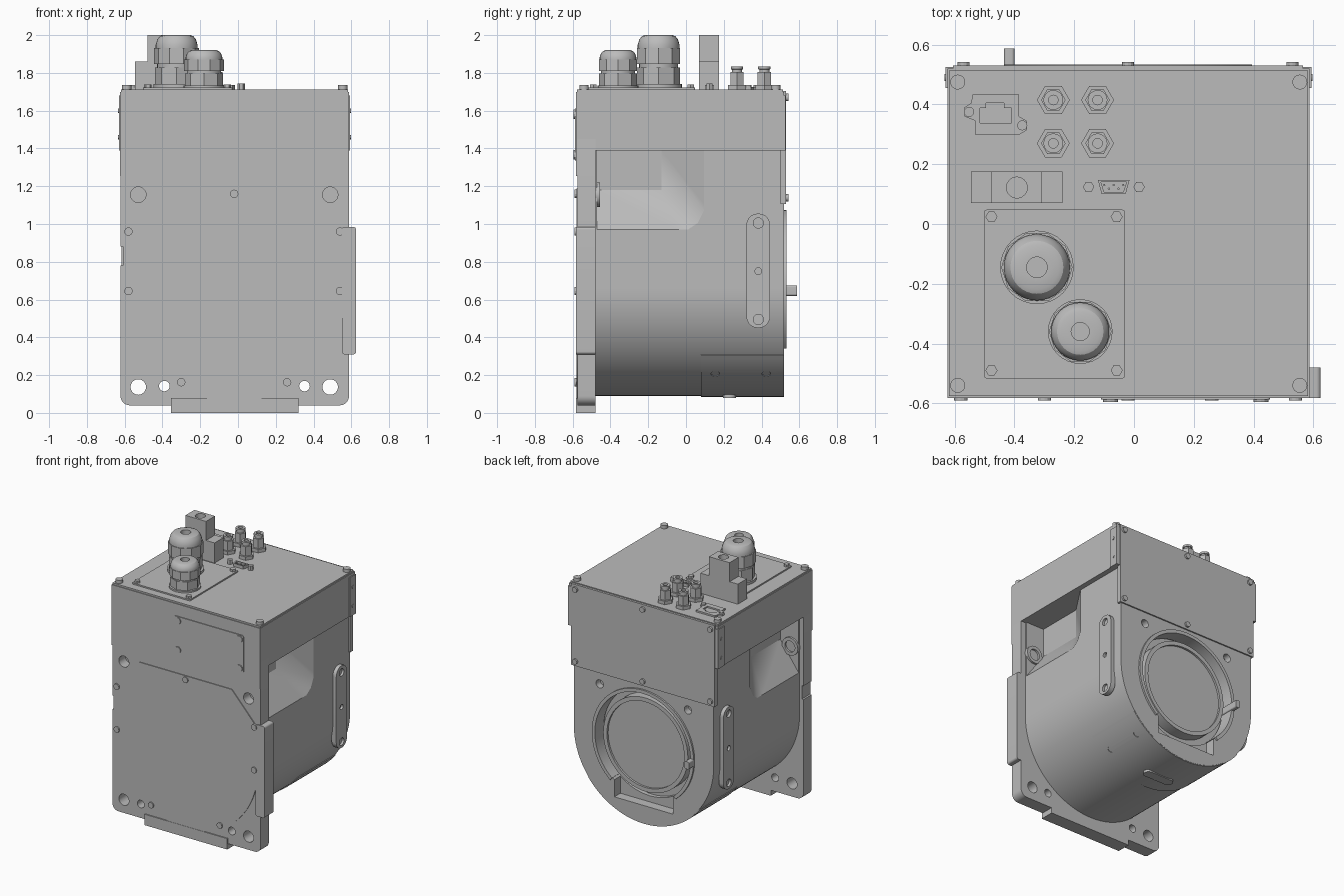
import bpy, bmesh
from math import cos, sin, pi, radians
from mathutils import Matrix, Vector

cube = bpy.data.objects.get("Cube")
if cube:
    bpy.data.objects.remove(cube, do_unlink=True)

grey = bpy.data.materials.new("machine grey")
grey.use_nodes = True
grey.diffuse_color = (0.5, 0.5, 0.5, 1)
grey.node_tree.nodes["Principled BSDF"].inputs["Base Color"].default_value = (0.5, 0.5, 0.5, 1)

CX, CZ, R = -0.02, 0.66, 0.57      # axis and radius of the rounded housing
BACK, FRONT = 0.52, -0.575
parts = []


def finish(name, bm):
    bmesh.ops.recalc_face_normals(bm, faces=bm.faces)
    mesh = bpy.data.meshes.new(name)
    bm.to_mesh(mesh)
    bm.free()
    mesh.materials.append(grey)
    ob = bpy.data.objects.new(name, mesh)
    bpy.context.collection.objects.link(ob)
    parts.append(ob)
    return ob


def prism(name, pts, axis, lo, hi):
    """Extrude a 2D outline along an axis."""
    place = {"x": lambda p, h: (h, p[0], p[1]),
             "y": lambda p, h: (p[0], h, p[1]),
             "z": lambda p, h: (p[0], p[1], h)}[axis]
    bm = bmesh.new()
    a = [bm.verts.new(place(p, lo)) for p in pts]
    b = [bm.verts.new(place(p, hi)) for p in pts]
    bm.faces.new(a)
    bm.faces.new(b)
    for i in range(len(pts)):
        j = (i + 1) % len(pts)
        bm.faces.new((a[i], a[j], b[j], b[i]))
    return finish(name, bm)


def arc(cx, cy, r, start, end, n):
    angles = [radians(start + (end - start) * i / n) for i in range(n + 1)]
    return [(cx + r * cos(t), cy + r * sin(t)) for t in angles]


def ngon(cx, cy, r, n=24):
    return arc(cx, cy, r, 0, 360, n)[:-1]


def rect(x0, x1, y0, y1, r=0.0):
    if r == 0:
        return [(x0, y0), (x1, y0), (x1, y1), (x0, y1)]
    return (arc(x1 - r, y1 - r, r, 0, 90, 8) + arc(x0 + r, y1 - r, r, 90, 180, 8)
            + arc(x0 + r, y0 + r, r, 180, 270, 8) + arc(x1 - r, y0 + r, r, 270, 360, 8))


def lathe(name, x, y, profile, n=32):
    """Turn (radius, height) points around a vertical axis."""
    bm = bmesh.new()
    rings = [[bm.verts.new((px, py, z)) for px, py in ngon(x, y, r, n)] for r, z in profile]
    for a, b in zip(rings, rings[1:]):
        for i in range(n):
            bm.faces.new((a[i], a[(i + 1) % n], b[(i + 1) % n], b[i]))
    bm.faces.new(rings[0])
    bm.faces.new(rings[-1])
    return finish(name, bm)


def cut(target, cutters):
    for c in cutters:
        m = target.modifiers.new("cut", "BOOLEAN")
        m.operation, m.solver, m.object = "DIFFERENCE", "EXACT", c
    bpy.context.view_layer.update()
    dg = bpy.context.evaluated_depsgraph_get()
    mesh = bpy.data.meshes.new_from_object(target.evaluated_get(dg))
    target.modifiers.clear()
    target.data = mesh
    for c in cutters:
        parts.remove(c)
        bpy.data.objects.remove(c, do_unlink=True)


def bolts(name, spots, axis, lo, hi, r=0.022, n=12):
    for p in spots:
        prism(name, ngon(*p, r, n), axis, lo, hi)


# Rounded motor housing with sloped side pockets and a round opening at the back
housing = prism("housing", arc(CX, CZ, R, 180, 360, 64) + [(CX + R, 1.42), (CX - R, 1.42)],
                "y", -0.5, BACK)
cutters = []
for s in (1, -1):
    bm = bmesh.new()
    for dx, y, z in [(0.42, -0.47, 1.18), (0.42, -0.47, 1.39), (0.42, -0.13, 1.18), (0.42, -0.13, 1.39),
                     (0.60, -0.47, 0.93), (0.60, -0.47, 1.39), (0.60, 0.04, 0.93), (0.60, 0.10, 0.97),
                     (0.60, 0.14, 1.05), (0.60, 0.14, 1.39)]:
        bm.verts.new((CX + s * dx, y, z))
    bmesh.ops.convex_hull(bm, input=bm.verts)
    cutters.append(finish("pocket_cutter", bm))
cutters.append(prism("bore_cutter", ngon(CX, CZ, 0.395, 64), "y", 0.42, 0.6))
cutters.append(prism("relief_cutter", rect(CX - 0.24, CX + 0.24, 0.22, 0.4), "y", 0.45, 0.6))
for s in (1, -1):
    cutters.append(prism("hole_cutter", ngon(CX + s * 0.36, CZ + 0.36, 0.03), "y", 0.47, 0.6))
cut(housing, cutters)

# Bore details at the back
rim = prism("bore_rim", arc(CX, CZ, 0.415, -50, 230, 64) + arc(CX, CZ, 0.39, 230, -50, 64),
            "y", 0.43, 0.533)
hub = prism("rear_hub", ngon(CX, CZ, 0.345, 64), "y", 0.4, 0.5)
cut(hub, [prism("hub_cutter", ngon(CX, CZ, 0.315, 64), "y", 0.485, 0.6)])
prism("locating_pin", rect(-0.435, -0.4, 0.62, 0.675, 0.01), "y", 0.43, 0.588)

# Saddle plate under the rear of the housing, with radial screw holes
saddle = prism("saddle_plate", arc(CX, CZ, R + 0.005, 218, 322, 40) + arc(CX, CZ, R - 0.03, 322, 218, 40),
               "y", 0.08, 0.518)
cutters = []
for s in (1, -1):
    for y in (0.155, 0.425):
        c = prism("saddle_cutter", ngon(0, 0, 0.023, 16), "z", R - 0.02, R + 0.05)
        c.data.transform(Matrix.Translation((CX, y, CZ)) @ Matrix.Rotation(s * radians(142), 4, "Y"))
        cutters.append(c)
cut(saddle, cutters)
prism("saddle_boss", rect(-0.14, 0.1, 0.195, 0.265, 0.034), "z", 0.08, 0.11)

# Side rails with screw holes
for s in (1, -1):
    x0, x1 = sorted((CX + s * 0.56, CX + s * 0.597))
    rail = prism("side_rail", rect(0.32, 0.445, 0.45, 1.055, 0.06), "x", x0, x1)
    cut(rail, [prism("rail_cutter", ngon(0.383, z, r), "x", CX + s * 0.58, CX + s * 0.65)
               for z, r in ((0.495, 0.027), (0.75, 0.018), (1.005, 0.027))])

# Front mounting flange with foot, side tab and mounting holes
flange = prism("front_flange", rect(-0.622, 0.588, 0.04, 1.5, 0.05), "y", FRONT, -0.48)
holes = [(x, z, 0.041) for x in (-0.528, 0.488) for z in (0.137, 1.155)]
holes += [(x, 0.142, 0.028) for x in (-0.39, 0.352)]
cutters = [prism("flange_cutter", ngon(*h), "y", -0.7, -0.3) for h in holes]
cutters.append(prism("notch_cutter", rect(-0.7, -0.608, 0.78, 0.88), "y", -0.7, -0.3))
cut(flange, cutters)
prism("flange_foot", rect(-0.355, 0.32, 0, 0.08), "y", FRONT - 0.008, -0.48)
prism("flange_tab", rect(0.55, 0.625, 0.31, 0.985, 0.015), "y", FRONT - 0.008, -0.48)
for x in (-0.528, 0.488):
    boss = prism("hole_boss", ngon(x, 1.155, 0.065, 32), "y", -0.485, -0.455)
    cut(boss, [prism("boss_cutter", ngon(x, 1.155, 0.041), "y", -0.6, -0.3)])

# Front cover with clipped shoulders
prism("front_cover", arc(CX, 0.65, 0.588, 180, 360, 64)
      + [(0.568, 0.955), (0.355, 1.188), (-0.395, 1.188), (-0.608, 0.955)], "y", FRONT - 0.006, FRONT + 0.01)
bolts("cover_bolt", [(CX, 1.16)] + [(CX + s * dx, z) for s in (1, -1)
      for dx, z in ((0.56, 0.96), (0.56, 0.645), (0.28, 0.162))], "y", -0.59, FRONT)

# Terminal box: main case, front skirt and lid
prism("terminal_box", rect(-0.625, 0.588, -0.582, BACK), "z", 1.39, 1.7)
prism("box_skirt", rect(-0.625, 0.588, 1.255, 1.45), "y", -0.582, -0.56)
prism("box_lid", rect(-0.62, 0.583, -0.576, 0.514), "z", 1.69, 1.712)
bolts("lid_bolt", [(x, y) for x in (-0.59, 0.555) for y in (-0.54, 0.475)], "z", 1.7, 1.735, 0.025, 16)

# Blank plate on the box front
prism("name_plate", rect(-0.11, 0.455, 1.335, 1.612, 0.012), "y", -0.588, -0.57)
bolts("plate_screw", [(x, z) for x in (-0.078, 0.425) for z in (1.367, 1.582)], "y", -0.595, -0.57, 0.025)

# Rear cover with folded side strips
prism("rear_cover", rect(-0.605, 0.565, 1.105, 1.705), "y", 0.5, 0.53)
bolts("rear_screw", [(x, z) for x in (-0.57, CX, 0.53) for z in (1.14, 1.67)], "y", 0.5, 0.543, 0.02)
for x0, x1 in ((-0.631, -0.6), (0.56, 0.594)):
    prism("side_strip", rect(0.455, 0.526, 1.39, 1.68), "x", x0, x1)
    bolts("strip_rivet", [(0.49, 1.46), (0.49, 1.6)], "x", x0 - 0.004, x1 + 0.004, 0.012)

# Cable entry plate and two glands
prism("gland_plate", rect(-0.502, -0.03, -0.517, 0.048, 0.01), "z", 1.7, 1.722)
bolts("gland_plate_bolt", [(x, y) for x in (-0.477, -0.058) for y in (-0.49, 0.024)], "z", 1.71, 1.738, 0.02, 6)


def gland(x, y, r, top):
    z0, h = 1.715, top - 1.715
    at = lambda f: z0 + h * f
    prism("gland_base", ngon(x, y, r, 32), "z", z0, at(0.09))
    prism("gland_lower_nut", ngon(x, y, r * 0.93, 8), "z", at(0.09), at(0.4))
    prism("gland_neck", ngon(x, y, r * 0.84, 32), "z", at(0.38), at(0.5))
    prism("gland_upper_nut", ngon(x, y, r * 0.97, 10), "z", at(0.46), at(0.76))
    lathe("gland_cap", x, y, [(r * 0.9, at(0.74)), (r * 0.9, at(0.82)), (r * 0.83, at(0.92)),
                              (r * 0.72, at(0.98)), (r * 0.6, top), (r * 0.28, top), (r * 0.28, at(0.7))])


gland(-0.325, -0.145, 0.123, 2.0)
gland(-0.18, -0.36, 0.108, 1.92)

# Stepped power connector with a round entry
power = prism("power_connector", [(-0.545, 1.7), (-0.24, 1.7), (-0.24, 1.86), (-0.31, 1.86), (-0.31, 2.0),
                                  (-0.478, 2.0), (-0.478, 1.86), (-0.545, 1.86)], "y", 0.07, 0.175)
cut(power, [prism("entry_cutter", ngon(-0.392, 0.122, 0.035), "z", 1.94, 2.1)])

# Four round signal sockets
for x in (-0.27, -0.122):
    for y in (0.27, 0.415):
        prism("socket_nut", ngon(x, y, 0.055, 6), "z", 1.7, 1.737)
        prism("socket_body", ngon(x, y, 0.041, 6), "z", 1.735, 1.805)
        lathe("socket_tip", x, y, [(0.027, 1.8), (0.027, 1.818), (0.033, 1.82), (0.033, 1.835),
                                   (0.016, 1.835), (0.016, 1.79)], 20)

# Network port on an eared plate
port = prism("network_port", [(-0.53, 0.298), (-0.385, 0.298), (-0.358, 0.315), (-0.358, 0.345), (-0.385, 0.36),
                              (-0.385, 0.433), (-0.54, 0.433), (-0.545, 0.405), (-0.568, 0.39),
                              (-0.568, 0.36), (-0.53, 0.345)], "z", 1.7, 1.724)
cut(port, [prism("jack_cutter", p, "z", 1.714, 1.8)
           for p in (rect(-0.515, -0.41, 0.338, 0.388), rect(-0.495, -0.435, 0.38, 0.405))])
bolts("port_screw", [(-0.552, 0.375), (-0.374, 0.33)], "z", 1.71, 1.735, 0.017)

# Small data socket with pins and hex posts
data = prism("data_socket", [(-0.108, 0.1), (-0.028, 0.1), (-0.015, 0.148), (-0.121, 0.148)], "z", 1.7, 1.735)
cut(data, [prism("data_cutter", [(-0.1, 0.107), (-0.036, 0.107), (-0.025, 0.141), (-0.111, 0.141)],
                 "z", 1.718, 1.8)])
bolts("data_pin", [(-0.1 + 0.016 * i, 0.13 - 0.012 * (i % 2)) for i in range(5)], "z", 1.71, 1.73, 0.004, 6)
bolts("hex_post", [(-0.152, 0.124), (0.017, 0.124)], "z", 1.7, 1.745, 0.019, 6)

# Smooth rounded surfaces, keep edges sharp
bpy.ops.object.select_all(action="DESELECT")
for ob in parts:
    ob.select_set(True)
bpy.context.view_layer.objects.active = parts[0]
bpy.ops.object.shade_smooth_by_angle(angle=radians(28))
